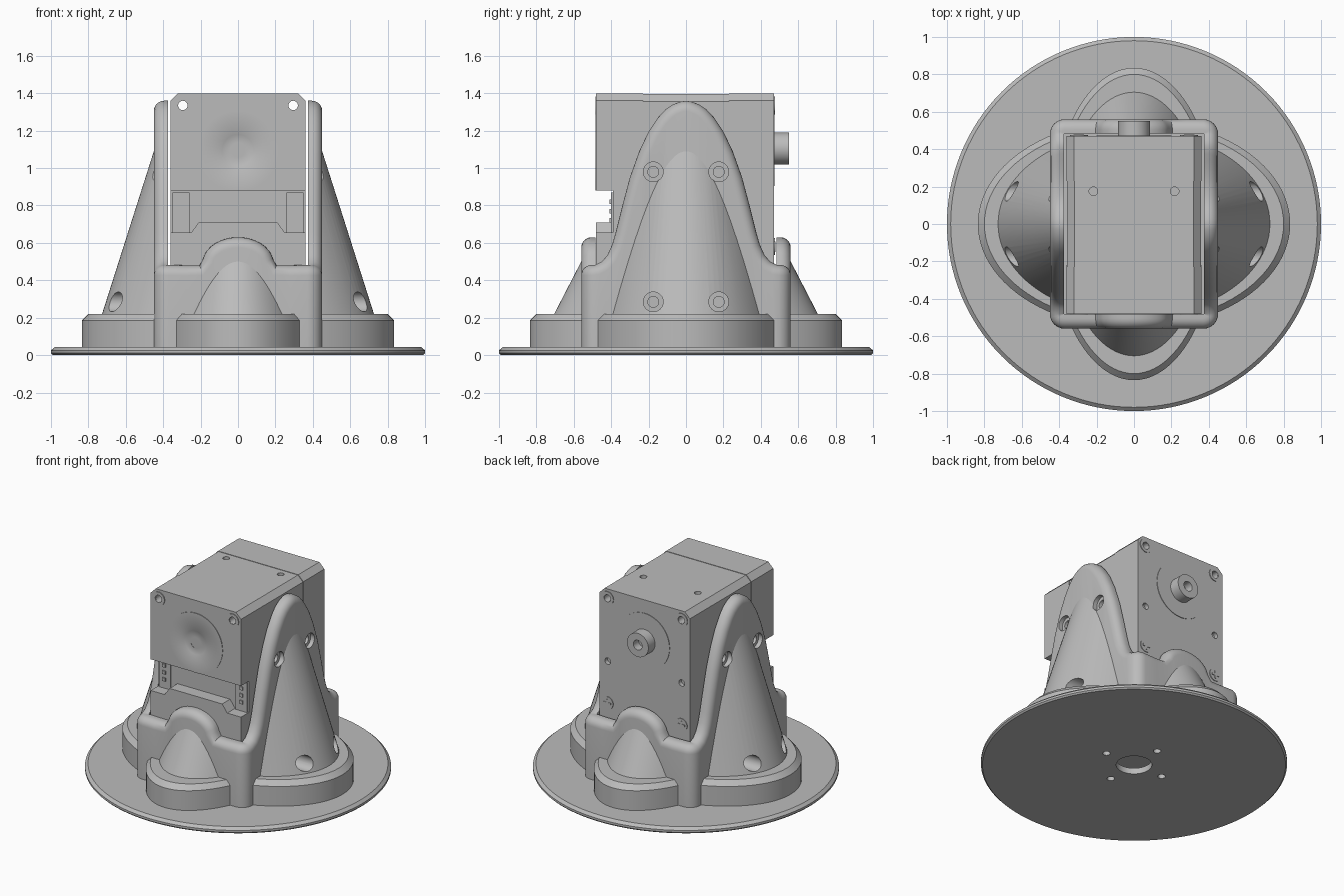
import bpy, bmesh
from math import pi, cos, sin, sqrt, radians
from mathutils import Vector, Matrix

cube = bpy.data.objects.get("Cube")
if cube:
    bpy.data.objects.remove(cube)

grey = bpy.data.materials.new("plain_grey")
grey.use_nodes = True
COLOUR = (0.5, 0.5, 0.5, 1)
grey.diffuse_color = COLOUR
grey.node_tree.nodes["Principled BSDF"].inputs["Base Color"].default_value = COLOUR


def finish(name, bm, smooth=True):
    bmesh.ops.recalc_face_normals(bm, faces=bm.faces)
    mesh = bpy.data.meshes.new(name)
    bm.to_mesh(mesh)
    bm.free()
    mesh.materials.append(grey)
    ob = bpy.data.objects.new(name, mesh)
    bpy.context.collection.objects.link(ob)
    if smooth:
        shade(ob)
    return ob


def activate(ob):
    bpy.ops.object.select_all(action='DESELECT')
    ob.select_set(True)
    bpy.context.view_layer.objects.active = ob


def shade(ob):
    activate(ob)
    bpy.ops.object.shade_smooth_by_angle(angle=radians(32))


def bridge(bm, rings, closed=False):
    """Join rings of vertices with quads."""
    pairs = list(zip(rings, rings[1:]))
    if closed:
        pairs.append((rings[-1], rings[0]))
    for a, b in pairs:
        for i in range(len(a)):
            j = (i + 1) % len(a)
            bm.faces.new((a[i], a[j], b[j], b[i]))


def loft(name, sections, cut=None, n=96):
    """Stack of ellipses (rx, ry, z), optionally keeping only one side of a plane."""
    bm = bmesh.new()
    rings = [[bm.verts.new((rx * cos(2 * pi * i / n), ry * sin(2 * pi * i / n), z))
              for i in range(n)] for rx, ry, z in sections]
    bridge(bm, rings)
    bm.faces.new(rings[0])
    bm.faces.new(rings[-1])
    if cut:
        res = bmesh.ops.bisect_plane(bm, geom=bm.verts[:] + bm.edges[:] + bm.faces[:],
                                     plane_co=Vector(cut[0]), plane_no=Vector(cut[1]),
                                     clear_inner=True)
        edges = [e for e in res['geom_cut'] if isinstance(e, bmesh.types.BMEdge)]
        bmesh.ops.edgeloop_fill(bm, edges=edges)
    return finish(name, bm)


def lathe(name, profile, centre=(0, 0, 0), axis='Z', n=48):
    """Spin a closed (radius, height) outline around an axis."""
    bm = bmesh.new()
    rings = [[bm.verts.new((r * cos(2 * pi * i / n), r * sin(2 * pi * i / n), h))
              for i in range(n)] for r, h in profile]
    bridge(bm, rings, closed=True)
    turn = {'Z': Matrix(), 'Y': Matrix.Rotation(-pi / 2, 4, 'X'),
            '-Y': Matrix.Rotation(pi / 2, 4, 'X')}[axis]
    bm.transform(Matrix.Translation(centre) @ turn)
    return finish(name, bm)


def rod(bm, start, end, r, n=32):
    """Add a cylinder between two points."""
    a, b = Vector(start), Vector(end)
    rot = (b - a).to_track_quat('Z', 'Y').to_matrix().to_4x4()
    bmesh.ops.create_cone(bm, cap_ends=True, segments=n, radius1=r, radius2=r,
                          depth=(b - a).length,
                          matrix=Matrix.Translation((a + b) / 2) @ rot)


def prism(name, outline, y0, y1):
    """Extrude an (x, z) outline along y."""
    bm = bmesh.new()
    a = [bm.verts.new((x, y0, z)) for x, z in outline]
    b = [bm.verts.new((x, y1, z)) for x, z in outline]
    bridge(bm, [a, b])
    bm.faces.new(a)
    bm.faces.new(b)
    return finish(name, bm, False)


def box(name, x0, x1, y0, y1, z0, z1):
    return prism(name, [(x0, z0), (x1, z0), (x1, z1), (x0, z1)], y0, y1)


def drill(targets, rods):
    """Cut a set of cylinders out of the targets."""
    for start, end, r in rods:
        bm = bmesh.new()
        rod(bm, start, end, r)
        tool = finish("drill", bm)
        tool.hide_render = True
        for ob in targets:
            mod = ob.modifiers.new("hole", 'BOOLEAN')
            mod.operation = 'DIFFERENCE'
            mod.solver = 'EXACT'
            mod.object = tool
            activate(ob)
            bpy.ops.object.modifier_apply(modifier=mod.name)
        bpy.data.objects.remove(tool)
    for ob in targets:
        shade(ob)


# Base plate with centre bore and four screw holes
base = lathe("base_plate", [(0.117, 0), (0.99, 0), (1, 0.01), (1, 0.025),
                            (0.98, 0.043), (0.117, 0.043)], n=128)
drill([base], [((x, y, -0.1), (x, y, 0.2), 0.025)
               for x, y in ((0.235, 0), (-0.235, 0), (0, 0.235), (0, -0.235))])

# Elliptical pedestals and sloping buttresses on all four sides
side_cones = []
for s, side in ((1, "left"), (-1, "right")):
    cut = ((0.4 * s, 0, 0), (s, 0, 0))
    loft(side + "_pedestal", [(0.835, 0.56, 0.03), (0.835, 0.56, 0.185),
                              (0.8, 0.53, 0.22)], cut)
    side_cones.append(loft(side + "_buttress", [(0.73, 0.5, 0.21), (0.4, 0.274, 1.247)], cut))
for s, side in ((1, "back"), (-1, "front")):
    cut = ((0, 0.5 * s, 0), (0, s, 0))
    loft(side + "_pedestal", [(0.445, 0.835, 0.03), (0.445, 0.835, 0.185),
                              (0.42, 0.8, 0.22)], cut)
    loft(side + "_buttress", [(0.39, 0.71, 0.21), (0.27, 0.49, 0.636)], cut)

# Cradle: a rounded rectangular sleeve with an arched, rounded rim
HX, HY, R, THICK, RIM, FLOOR = 0.45, 0.56, 0.08, 0.077, 0.055, 0.03
SY, ARC, SX = HY - R, R * pi / 2, HX - R
QUARTER = SY + ARC + SX


def wall_point(s, depth, z):
    """Map distance along the first quarter of the sleeve to space."""
    if s < SY:
        return Vector((HX - depth, s, z))
    if s < SY + ARC:
        a = (s - SY) / R
        return Vector((SX + (R - depth) * cos(a), SY + (R - depth) * sin(a), z))
    return Vector((QUARTER - s, HY - depth, z))


side_arch = [(0, 1.36), (0.03, 1.355), (0.07, 1.34), (0.11, 1.313), (0.15, 1.27),
             (0.2, 1.195), (0.25, 1.09), (0.3, 0.95), (0.34, 0.8), (0.375, 0.66),
             (0.395, 0.59), (0.42, 0.535), (0.45, 0.5), (0.48, 0.485)]
rim = side_arch + [(SY + ARC * i / 6, 0.482) for i in range(1, 7)]
rim += [(QUARTER - x, 0.48) for x in (0.28, 0.205)]
rim += [(QUARTER - 0.19 * cos(a), 0.49 + 0.14 * sin(a))
        for a in [pi / 2 * i / 9 for i in range(1, 10)]]

quarter = []
for i, (s, z) in enumerate(rim):
    p, q = rim[max(i - 1, 0)], rim[min(i + 1, len(rim) - 1)]
    t = Vector((q[0] - p[0], q[1] - p[1])).normalized()
    if i in (0, len(rim) - 1):
        t = Vector((1, 0))
    section = [wall_point(s, THICK, FLOOR), wall_point(s, THICK, z)]
    for k in range(7):
        a = pi / 2 * k / 6
        drop = RIM * (1 - cos(a))
        u = min(max(s + t.y * drop, 0), QUARTER)
        section.append(wall_point(u, RIM * (1 - sin(a)), z - t.x * drop))
    section.append(wall_point(s, 0, FLOOR))
    quarter.append(section)

half = quarter + [[Vector((-p.x, p.y, p.z)) for p in sec] for sec in quarter[-2::-1]]
loop = half + [[Vector((p.x, -p.y, p.z)) for p in sec] for sec in half[-2:0:-1]]
bm = bmesh.new()
bridge(bm, [[bm.verts.new(p) for p in sec] for sec in loop], closed=True)
cradle = finish("cradle", bm)

# Counterbored mounting holes through the cradle sides
for s, cone in zip((1, -1), side_cones):
    holes = []
    for y in (-0.175, 0.175):
        for z in (0.285, 0.98):
            holes += [((0.42 * s, y, z), (1.0 * s, y, z), 0.053),
                      ((0.365 * s, y, z), (1.0 * s, y, z), 0.029)]
    drill([cradle, cone], holes)


# Motor case in three slices with chamfered top edges
def case_outline(w, bottom, top, c=0.04):
    return [(-w, bottom), (w, bottom), (w, top - c), (w - c, top), (c - w, top), (-w, top - c)]


front_case = prism("front_case", case_outline(0.36, 0.88, 1.4), -0.48, -0.23)
middle_case = prism("middle_case", case_outline(0.357, 0.1, 1.397), -0.23, 0.23)
back_case = prism("back_case", case_outline(0.36, 0.1, 1.4), 0.23, 0.47)
box("lower_front_case", -0.36, 0.36, -0.39, -0.22, 0.1, 0.885)
drill([front_case, middle_case, back_case],
      [((x, -0.6, 1.335), (x, 0.6, 1.335), 0.025) for x in (-0.295, 0.295)])
drill([middle_case], [((x, 0.175, 1.33), (x, 0.175, 1.5), 0.023) for x in (-0.217, 0.217)])
drill([back_case], [((x, 0.44, 0.88), (x, 0.6, 0.88), 0.023) for x in (-0.295, 0.295)])

# Lower front cover with a raised middle
prism("front_cover", [(-0.36, 0.1), (0.36, 0.1), (0.36, 0.655), (0.25, 0.655), (0.21, 0.71),
                      (-0.21, 0.71), (-0.25, 0.655), (-0.36, 0.655)], -0.48, -0.38)

# Connector sockets with three pins each
for s, side in ((1, "left"), (-1, "right")):
    xs = sorted((0.26 * s, 0.35 * s))
    box(side + "_socket", *xs, -0.4, -0.38, 0.65, 0.87)
    for i in range(3):
        z = 0.72 + 0.05 * i
        box(side + "_pin", 0.308 * s - 0.012, 0.308 * s + 0.012, -0.408, -0.39, z - 0.012, z + 0.012)

# Round plates, output shaft and screw rings
lathe("front_disc", [(0.04, -0.01), (0.215, -0.01), (0.215, 0.004), (0.09, 0.004),
                     (0.085, 0.001), (0.04, 0.001)], (0, -0.48, 1.095), '-Y')
lathe("back_disc", [(0.07, -0.01), (0.2, -0.01), (0.2, 0.004), (0.07, 0.004)],
      (0, 0.47, 1.105), 'Y')
lathe("output_shaft", [(0.001, -0.01), (0.085, -0.01), (0.085, 0.08), (0.035, 0.08),
                       (0.035, 0.02), (0.001, 0.02)], (0, 0.47, 1.105), 'Y')
for x in (-0.295, 0.295):
    ring = [(0.026, -0.01), (0.048, -0.01), (0.048, 0.005), (0.026, 0.005)]
    lathe("front_screw_ring", ring, (x, -0.48, 1.335), '-Y', 32)
    lathe("back_screw_ring", ring, (x, 0.47, 1.335), 'Y', 32)
    lathe("back_screw", [(0.001, -0.01), (0.045, -0.01), (0.045, 0.005), (0.001, 0.005)],
          (x, 0.47, 0.58), 'Y', 32)
    box("screw_slot", x - 0.028, x + 0.028, 0.47, 0.479, 0.573, 0.587)
    box("screw_slot", x - 0.007, x + 0.007, 0.47, 0.479, 0.552, 0.608)
